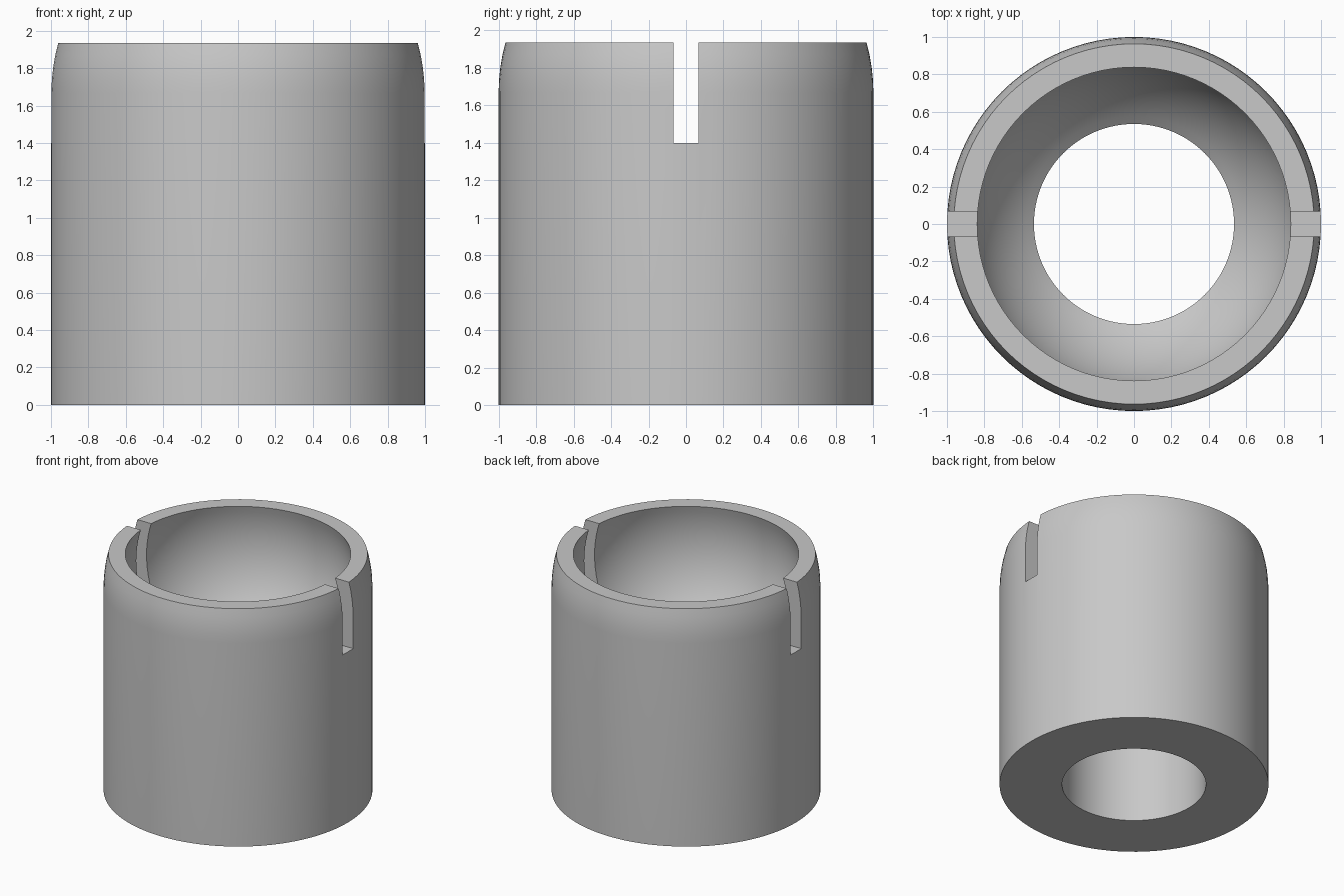
import bpy
import bmesh
from math import asin, cos, sin, sqrt, pi

if "Cube" in bpy.data.objects:
    bpy.data.objects.remove(bpy.data.objects["Cube"], do_unlink=True)

HEIGHT = 1.935
CENTRE = 1.667      # height of the ball centre
BALL = 0.88         # radius of the ball seat
HOLE = 0.535        # radius of the through hole
OUTER = 1.0
SLOT_WIDTH, SLOT_FLOOR = 0.134, 1.4
SEGMENTS = 96


def arc(radius, start, end, steps):
    """Points (r, z) along a circle about the ball centre."""
    angles = [start + (end - start) * i / steps for i in range(steps + 1)]
    return [(radius * cos(a), CENTRE + radius * sin(a)) for a in angles]


def new_object(name, bm):
    mesh = bpy.data.meshes.new(name)
    bmesh.ops.recalc_face_normals(bm, faces=bm.faces)
    bm.to_mesh(mesh)
    bm.free()
    obj = bpy.data.objects.new(name, mesh)
    bpy.context.collection.objects.link(obj)
    return obj


# Colour
grey = bpy.data.materials.new("plain grey")
grey.use_nodes = True
colour = (0.58, 0.58, 0.58, 1)
grey.diffuse_color = colour
grey.node_tree.nodes["Principled BSDF"].inputs["Base Color"].default_value = colour

# Socket body: rounded outer lip, spherical seat and straight hole
rise = HEIGHT - CENTRE
profile = [(HOLE, 0), (OUTER, 0)]
profile += arc(OUTER, 0, asin(rise / OUTER), 4)
profile += arc(BALL, asin(rise / BALL), -asin(sqrt(BALL**2 - HOLE**2) / BALL), 20)

bm = bmesh.new()
verts = [bm.verts.new((r, 0, z)) for r, z in profile]
edges = [bm.edges.new((v, verts[(i + 1) % len(verts)])) for i, v in enumerate(verts)]
bmesh.ops.spin(bm, geom=verts + edges, cent=(0, 0, 0), axis=(0, 0, 1),
               angle=2 * pi, steps=SEGMENTS, use_merge=True)
bmesh.ops.remove_doubles(bm, verts=bm.verts, dist=0.0001)
socket = new_object("socket_body", bm)
socket.data.materials.append(grey)

# Slot cutter running across both sides of the lip
bm = bmesh.new()
bmesh.ops.create_cube(bm, size=1)
bmesh.ops.scale(bm, vec=(3, SLOT_WIDTH, 1), verts=bm.verts)
bmesh.ops.translate(bm, vec=(0, 0, SLOT_FLOOR + 0.5), verts=bm.verts)
cutter = new_object("slot_cutter", bm)
cutter.data.materials.append(grey)
cutter.hide_render = True

cut = socket.modifiers.new("slots", "BOOLEAN")
cut.operation = "DIFFERENCE"
cut.solver = "EXACT"
cut.object = cutter

bpy.ops.object.select_all(action="DESELECT")
bpy.context.view_layer.objects.active = socket
socket.select_set(True)
bpy.ops.object.modifier_apply(modifier=cut.name)
bpy.data.objects.remove(cutter, do_unlink=True)

# Smooth curved walls with crisp rims
bpy.ops.object.shade_smooth_by_angle(angle=pi / 6)
